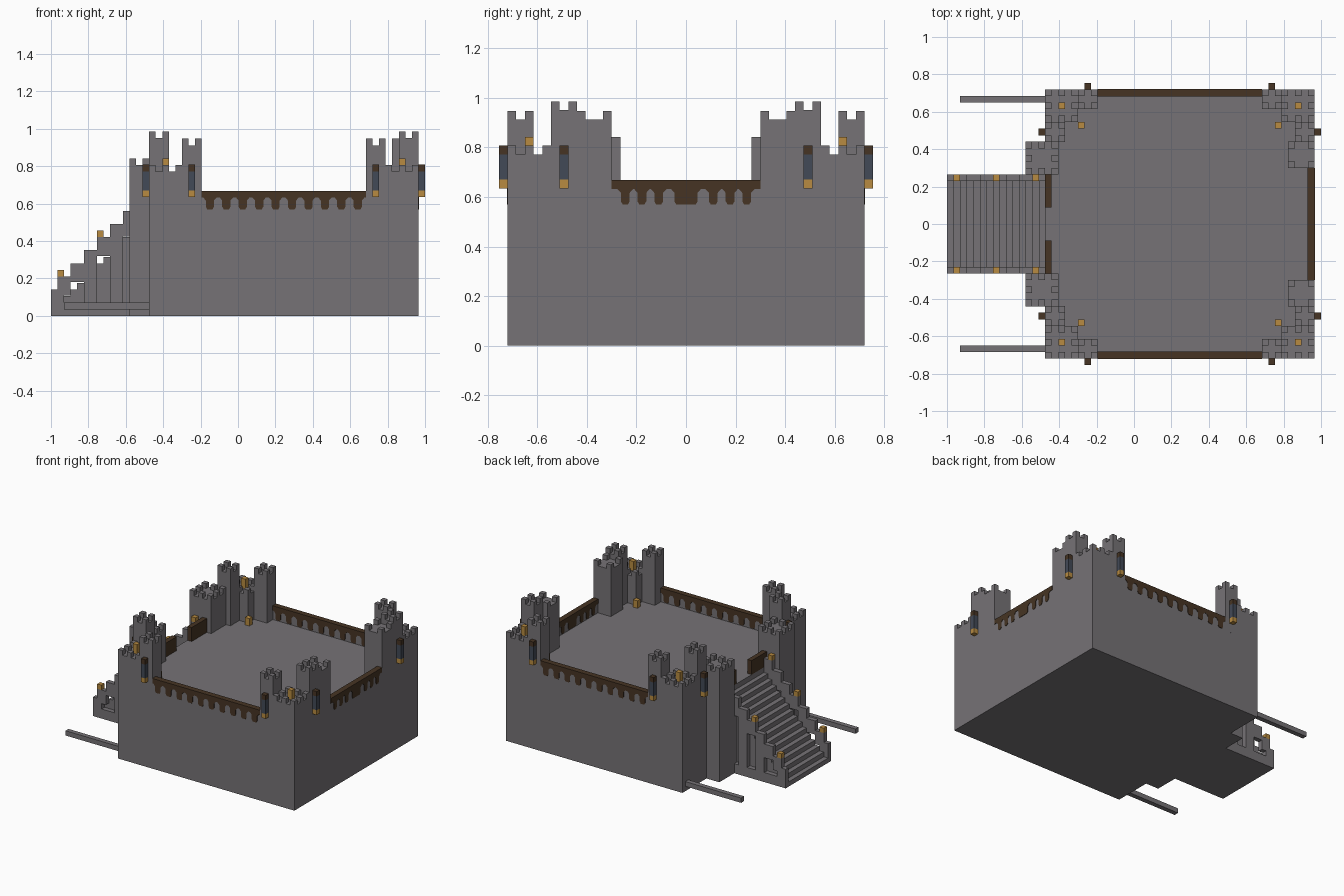
import bpy, bmesh

cube = bpy.data.objects.get("Cube")
if cube:
    bpy.data.objects.remove(cube, do_unlink=True)

U = 0.0351                      # one building block
X0, X1, Y1 = -0.475, 0.965, 0.72
FLOOR, PARAPET = 0.565, 0.668


def material(name, rgb):
    m = bpy.data.materials.new(name)
    m.use_nodes = True
    m.diffuse_color = (*rgb, 1)
    m.node_tree.nodes["Principled BSDF"].inputs["Base Color"].default_value = (*rgb, 1)
    return m


STONE = material("grey stone", (0.18, 0.17, 0.18))
WOOD = material("dark wood", (0.061, 0.034, 0.017))
GLOW = material("lamp amber", (0.48, 0.26, 0.053))
SLATE = material("slate blue", (0.055, 0.068, 0.095))


def box(bm, x0, x1, y0, y1, z0, z1):
    vs = bmesh.ops.create_cube(bm, size=1)["verts"]
    for v in vs:
        v.co.x = x1 if v.co.x > 0 else x0
        v.co.y = y1 if v.co.y > 0 else y0
        v.co.z = z1 if v.co.z > 0 else z0


def prism(bm, outline, depth0, depth1, along_x):
    """Extrude an upright outline of (across, z) through a wall."""
    def put(a, d, z):
        return bm.verts.new((a, d, z) if along_x else (d, a, z))
    face = bm.faces.new([put(a, depth0, z) for a, z in outline])
    new = bmesh.ops.extrude_face_region(bm, geom=[face])["geom"]
    for v in new:
        if isinstance(v, bmesh.types.BMVert):
            v.co[1 if along_x else 0] = depth1


def finish(bm, name, mat):
    bmesh.ops.recalc_face_normals(bm, faces=bm.faces)
    mesh = bpy.data.meshes.new(name)
    bm.to_mesh(mesh)
    bm.free()
    mesh.materials.append(mat)
    obj = bpy.data.objects.new(name, mesh)
    bpy.context.collection.objects.link(obj)
    return obj


def block(name, mat, *bounds):
    bm = bmesh.new()
    box(bm, *bounds)
    return finish(bm, name, mat)


def tower(name, x0, x1, y0, y1, n, z0, top):
    """Square tower with merlons on every other rim block."""
    bm = bmesh.new()
    low = top - U
    box(bm, x0, x1, y0, y1, z0, low)
    dx, dy = (x1 - x0) / n, (y1 - y0) / n
    picks = [0, 2, 4] if n == 5 else [0, n - 1]
    for i in picks:
        for j in picks:
            if i in (0, n - 1) or j in (0, n - 1):
                box(bm, x0 + i * dx, x0 + (i + 1) * dx,
                    y0 + j * dy, y0 + (j + 1) * dy, low, top)
    finish(bm, name, STONE)


def lamp(name, x, y, z0, z1):
    block(name, GLOW, x - U / 2, x + U / 2, y - U / 2, y + U / 2, z0, z1)


def parapet(name, a0, a1, d0, d1, teeth, along_x):
    """Stone wall with a wooden rail and hanging teeth on both faces."""
    def span(bm, d0, d1, z0, z1):
        box(bm, *((a0, a1, d0, d1) if along_x else (d0, d1, a0, a1)), z0, z1)
    bm = bmesh.new()
    span(bm, d0, d1, FLOOR, PARAPET - U)
    finish(bm, name + "_wall", STONE)
    bm = bmesh.new()
    e = 0.003
    span(bm, d0 - e, d1 + e, PARAPET - U, PARAPET)
    top, foot = PARAPET - U, FLOOR + 0.004
    for c, w in teeth:
        half = [(w + 0.014, top), (w, top - 0.016), (w, foot + 0.014), (w - 0.008, foot)]
        outline = [(c + a, z) for a, z in half] + [(c - a, z) for a, z in reversed(half)]
        prism(bm, outline, d0 - e, d1 + e, along_x)
    finish(bm, name + "_wood_trim", WOOD)


def lantern(name, x, y, nx, ny):
    """Hanging lantern standing one block out from a wall."""
    h = U / 2
    cx, cy = x + nx * h, y + ny * h
    for part, mat, z0, z1 in (("lamp", GLOW, 0.635, 0.67), ("glass", SLATE, 0.67, 0.772),
                              ("cap", WOOD, 0.772, 0.808)):
        block(f"{name}_{part}", mat, cx - h, cx + h, cy - h, cy + h, z0, z1)


# Main mass
block("main_body", STONE, X0, X1, -Y1, Y1, 0, FLOOR)

for side, s in (("front", -1), ("back", 1)):
    def ys(a, b):
        return sorted((s * a, s * b))

    # Long parapets
    a0, a1 = X0 + 8 * U, X1 - 8 * U
    pitch = (a1 - a0) / 10
    teeth = [(a0 + (i + 0.5) * pitch, 0.022) for i in range(10)]
    parapet(side + "_parapet", a0, a1, *ys(Y1 - U, Y1), teeth, True)

    for end, ex, d in (("stair_end", X0, 1), ("far_end", X1, -1)):
        def xs(a, b):
            return sorted((ex + d * a * U, ex + d * b * U))
        tag = f"{side}_{end}"
        # Corner cluster: low corner, two tall towers, lamps and lanterns
        tower(tag + "_corner", *xs(0, 5), *ys(Y1 - 5 * U, Y1), 5, FLOOR, 0.807)
        tower(tag + "_wall_tower", *xs(5, 8), *ys(Y1 - 3 * U, Y1), 3, FLOOR, 0.947)
        tower(tag + "_high_tower", *xs(0, 3), *ys(Y1 - 8 * U, Y1 - 5 * U), 3, FLOOR, 0.985)
        lamp(tag + "_corner_lamp", ex + d * 2.5 * U, s * (Y1 - 2.5 * U), 0.772, 0.842)
        lamp(tag + "_floor_lamp", ex + d * 5.5 * U, s * (Y1 - 5.5 * U), FLOOR, FLOOR + 0.055)
        lantern(tag + "_wall_lantern", ex + d * 6.5 * U, s * Y1, 0, s)
        lantern(tag + "_end_lantern", ex, s * (Y1 - 6.5 * U), -d, 0)

    # Inner towers beside the gate and on the far wall
    tower(side + "_far_tower", X1 - 4 * U, X1, *ys(0.3, 0.44), 4, FLOOR, 0.947)
    tower(side + "_gate_tower", X0 - 3 * U, X0 + 2 * U, *ys(0.265, 0.44), 5, 0, 0.842)

    # Gate parapet and low ground beam
    lo, hi = ys(0.088, 0.265)
    block(side + "_gate_parapet", WOOD, X0, X0 + U, lo, hi, FLOOR, PARAPET)
    block(side + "_ground_beam", STONE, -0.93, X0, *ys(0.65, 0.685), U, 2 * U)

    # Stepped stair rail with niches
    niche = {2: 0.11, 3: 0.18, 4: 0.18, 7: 0.32, 8: 0.32, 11: 0.425}
    bm = bmesh.new()
    for i in range(15):
        top = (4 + (i + 1) // 2 * 2) * U
        if i:
            left, right = -1 + i * U, -1 + (i + 1) * U
        else:
            left, right = -1, -1 + U
        if i in niche:
            box(bm, left, right, *ys(0.23, 0.265), 0, 2 * U)
            box(bm, left, right, *ys(0.23, 0.265), niche[i], top)
        else:
            box(bm, left, right, *ys(0.23, 0.265), 0, top)
    finish(bm, side + "_stair_rail", STONE)
    for i in (1, 7, 13):
        top = (4 + (i + 1) // 2 * 2) * U
        lamp(f"{side}_stair_lamp", -1 + (i + 0.5) * U, s * 0.2475, top, top + U)

# Far parapet with a wide middle tooth
side_teeth = [(s * c, 0.018) for c in (0.11, 0.178, 0.245) for s in (-1, 1)]
parapet("far_parapet", -0.3, 0.3, X1 - U, X1, side_teeth + [(0, 0.047)], False)

# Stair treads
bm = bmesh.new()
for i in range(15):
    box(bm, -1 + i * U, -1 + (i + 1) * U, -0.23, 0.23, 0, (i + 1) * U)
finish(bm, "stair_treads", STONE)
